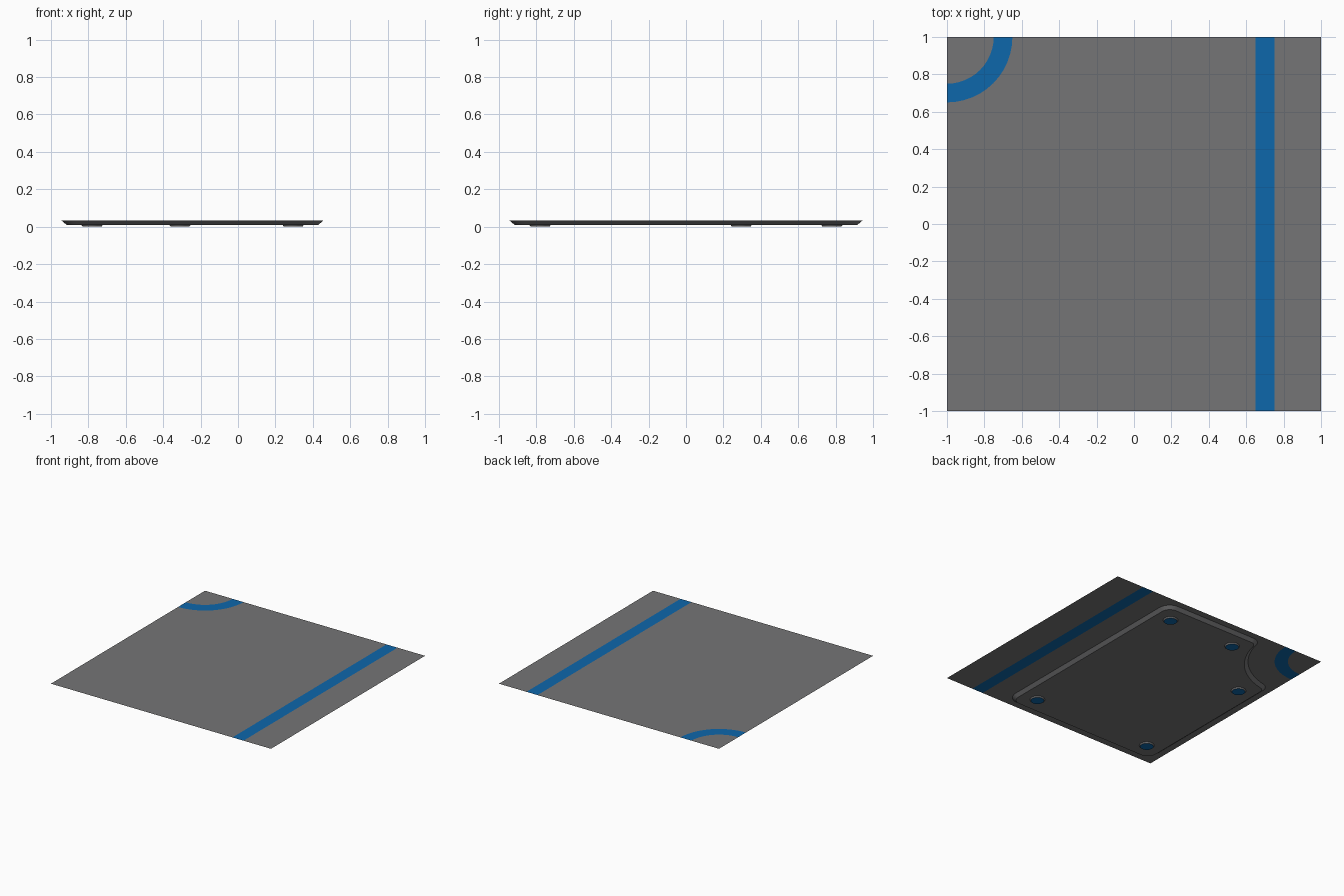
import bpy, bmesh, math
from mathutils import Vector

if "Cube" in bpy.data.objects:
    bpy.data.objects.remove(bpy.data.objects["Cube"])

TOP, PAD_Z = 0.033, 0.01


def material(name, rgb):
    m = bpy.data.materials.new(name)
    m.diffuse_color = (*rgb, 1)
    m.use_nodes = True
    m.node_tree.nodes["Principled BSDF"].inputs["Base Color"].default_value = m.diffuse_color
    return m


grey = material("dark_grey", (0.178, 0.178, 0.183))
blue = material("blue", (0.004, 0.136, 0.407))


def finish(name, bm, smooth=False):
    mesh = bpy.data.meshes.new(name)
    bm.to_mesh(mesh)
    bm.free()
    mesh.materials.append(grey)
    mesh.materials.append(blue)
    ob = bpy.data.objects.new(name, mesh)
    bpy.context.collection.objects.link(ob)
    if smooth:
        bpy.ops.object.select_all(action='DESELECT')
        ob.select_set(True)
        bpy.context.view_layer.objects.active = ob
        bpy.ops.object.shade_smooth_by_angle(angle=math.radians(30))
    return ob


def arc(cx, cy, r, a0, a1, n):
    return [(cx + r * math.cos(a0 + (a1 - a0) * i / n),
             cy + r * math.sin(a0 + (a1 - a0) * i / n)) for i in range(n + 1)]


def face(bm, pts, z, mat=0):
    f = bm.faces.new([bm.verts.new((x, y, z)) for x, y in pts])
    f.material_index = mat
    return f


# Thin top sheet with a straight stripe and a quarter ring
bm = bmesh.new()
inner = arc(-1, 1, 0.25, -math.pi / 2, 0, 12)
outer = arc(-1, 1, 0.35, -math.pi / 2, 0, 12)
face(bm, [(-1, 1)] + inner, TOP)
for i in range(12):
    face(bm, [inner[i], outer[i], outer[i + 1], inner[i + 1]], TOP, 1)
face(bm, [(-1, -1), (0.65, -1), (0.65, 1)] + outer[::-1], TOP)
face(bm, [(0.65, -1), (0.75, -1), (0.75, 1), (0.65, 1)], TOP, 1)
face(bm, [(0.75, -1), (1, -1), (1, 1), (0.75, 1)], TOP)
bmesh.ops.remove_doubles(bm, verts=bm.verts[:], dist=1e-5)
finish("top_sheet", bm)


# Pad outline: rounded rectangle with a concave notch round the ring corner
def outline(inset):
    e, w, c = 0.944, 0.457, 0.1
    h = math.pi / 2
    pts = arc(-e + c, -e + c, c - inset, 2 * h, 3 * h, 8)
    pts += arc(w - c, -e + c, c - inset, 3 * h, 4 * h, 8)
    pts += arc(w - c, e - c, c - inset, 0, h, 8)
    R, f = 0.55 + inset, 0.08 - inset
    fy = e - 0.08
    fx = -1 + math.sqrt(0.63 ** 2 - (1 - fy) ** 2)
    ang = math.atan2(1 - fy, -1 - fx)      # towards the notch centre
    blend = arc(fx, fy, f, h, ang, 8)
    pts += blend
    pts += arc(-1, 1, R, ang - math.pi, -h - (ang - math.pi), 20)[1:-1]
    pts += [(-y, -x) for x, y in reversed(blend)]
    return pts


# Lower pad with sloping rim
bm = bmesh.new()
rings = [[bm.verts.new((x, y, z)) for x, y in outline(i)]
         for i, z in ((0.0, TOP), (0.028, PAD_Z))]
n = len(rings[0])
for i in range(n):
    j = (i + 1) % n
    bm.faces.new((rings[1][i], rings[1][j], rings[0][j], rings[0][i]))
bm.faces.new(rings[1][::-1])
finish("lower_pad", bm, True)

# Round feet with blue undersides
for k, (x, y) in enumerate([(-0.78, -0.78), (0.295, -0.78), (0.295, 0.78),
                            (-0.31, 0.78), (-0.78, 0.295)]):
    bm = bmesh.new()
    lo = [bm.verts.new((*p, 0)) for p in arc(x, y, 0.05, 0, 2 * math.pi, 24)[:-1]]
    hi = [bm.verts.new((*p, PAD_Z)) for p in arc(x, y, 0.057, 0, 2 * math.pi, 24)[:-1]]
    for i in range(24):
        j = (i + 1) % 24
        bm.faces.new((lo[i], lo[j], hi[j], hi[i]))
    bm.faces.new(lo[::-1]).material_index = 1
    finish(f"foot_{k + 1}", bm, True)
